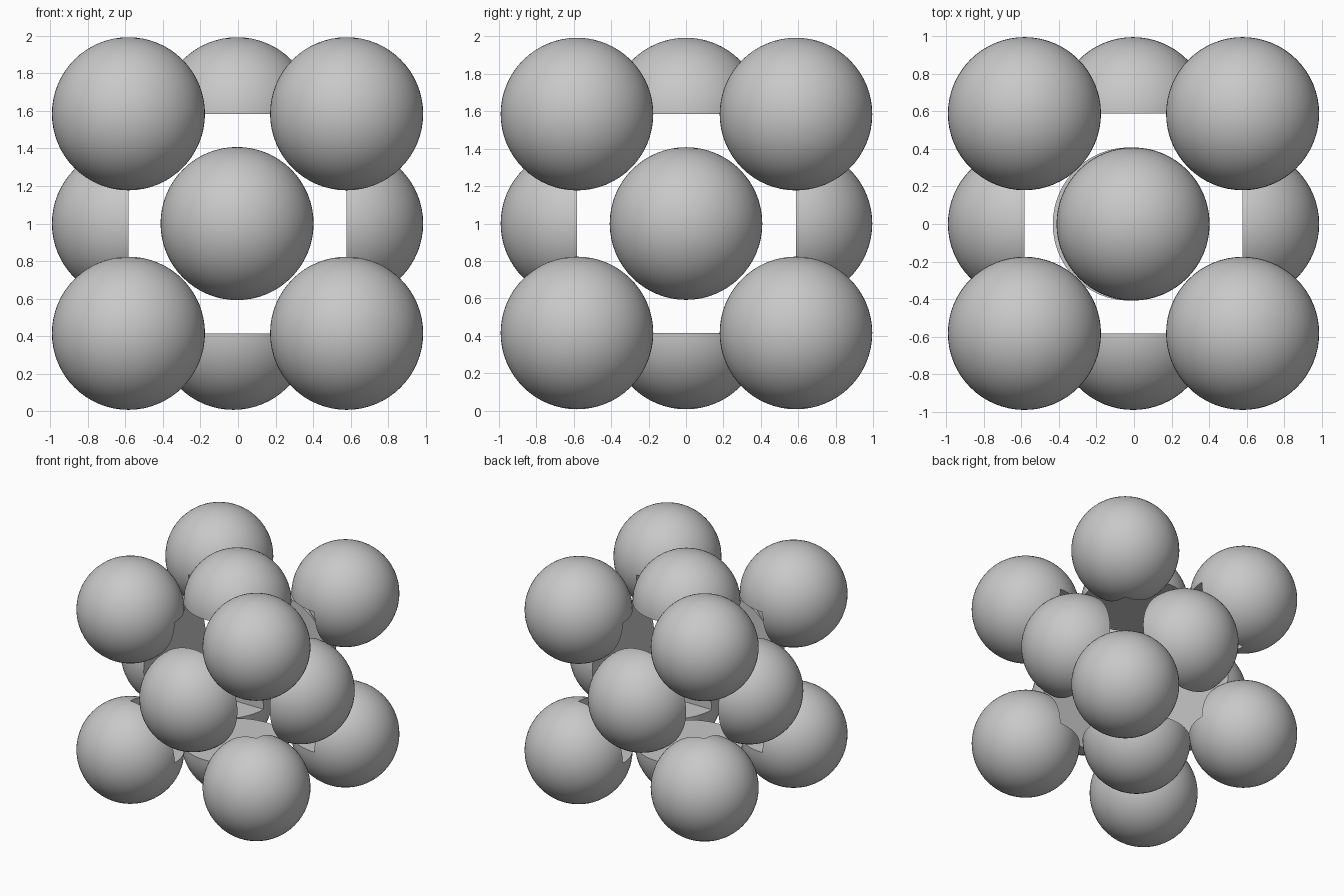
import bpy, bmesh
from mathutils import Vector
from itertools import product

if "Cube" in bpy.data.objects:
    bpy.data.objects.remove(bpy.data.objects["Cube"])

R = 0.408            # atom radius
LO = (-0.584, -0.583, 0.415)   # lower and upper planes of the hollow cell
HI = (0.579, 0.588, 1.585)

grey = bpy.data.materials.new("grey")
grey.diffuse_color = (0.58, 0.58, 0.58, 1)
grey.use_nodes = True
grey.node_tree.nodes["Principled BSDF"].inputs["Base Color"].default_value = grey.diffuse_color


def atom(name, centre, inward):
    """Sphere with the part reaching into the cell removed and closed by flat faces."""
    bm = bmesh.new()
    bmesh.ops.create_uvsphere(bm, u_segments=64, v_segments=32, radius=R)
    axes = [i for i in range(3) if inward[i]]
    gone = [f for f in bm.faces
            if all(f.calc_center_median()[i] * inward[i] > 0 for i in axes)]
    bmesh.ops.delete(bm, geom=gone, context='FACES')
    # flat cut faces meeting at the atom's centre
    middle = bm.verts.new((0, 0, 0))
    for e in [e for e in bm.edges if e.is_boundary]:
        bm.faces.new((e.verts[0], e.verts[1], middle))
    bmesh.ops.recalc_face_normals(bm, faces=bm.faces)
    mesh = bpy.data.meshes.new(name)
    bm.to_mesh(mesh)
    bm.free()
    mesh.materials.append(grey)
    ob = bpy.data.objects.new(name, mesh)
    ob.location = centre
    bpy.context.collection.objects.link(ob)
    bpy.ops.object.select_all(action='DESELECT')
    ob.select_set(True)
    bpy.context.view_layer.objects.active = ob
    bpy.ops.object.shade_smooth_by_angle()


# corner atoms: seven eighths of a sphere
for s in product((-1, 1), repeat=3):
    centre = [HI[i] if s[i] > 0 else LO[i] for i in range(3)]
    atom("corner_atom", centre, [-v for v in s])

# face atoms: half spheres bulging outward
for axis in range(3):
    for side in (-1, 1):
        centre = Vector((-0.005, 0, 1))
        centre[axis] = HI[axis] if side > 0 else LO[axis]
        if axis == 2 and side < 0:
            centre.x = -0.025
        inward = [0, 0, 0]
        inward[axis] = -side
        atom("face_atom", centre, inward)
